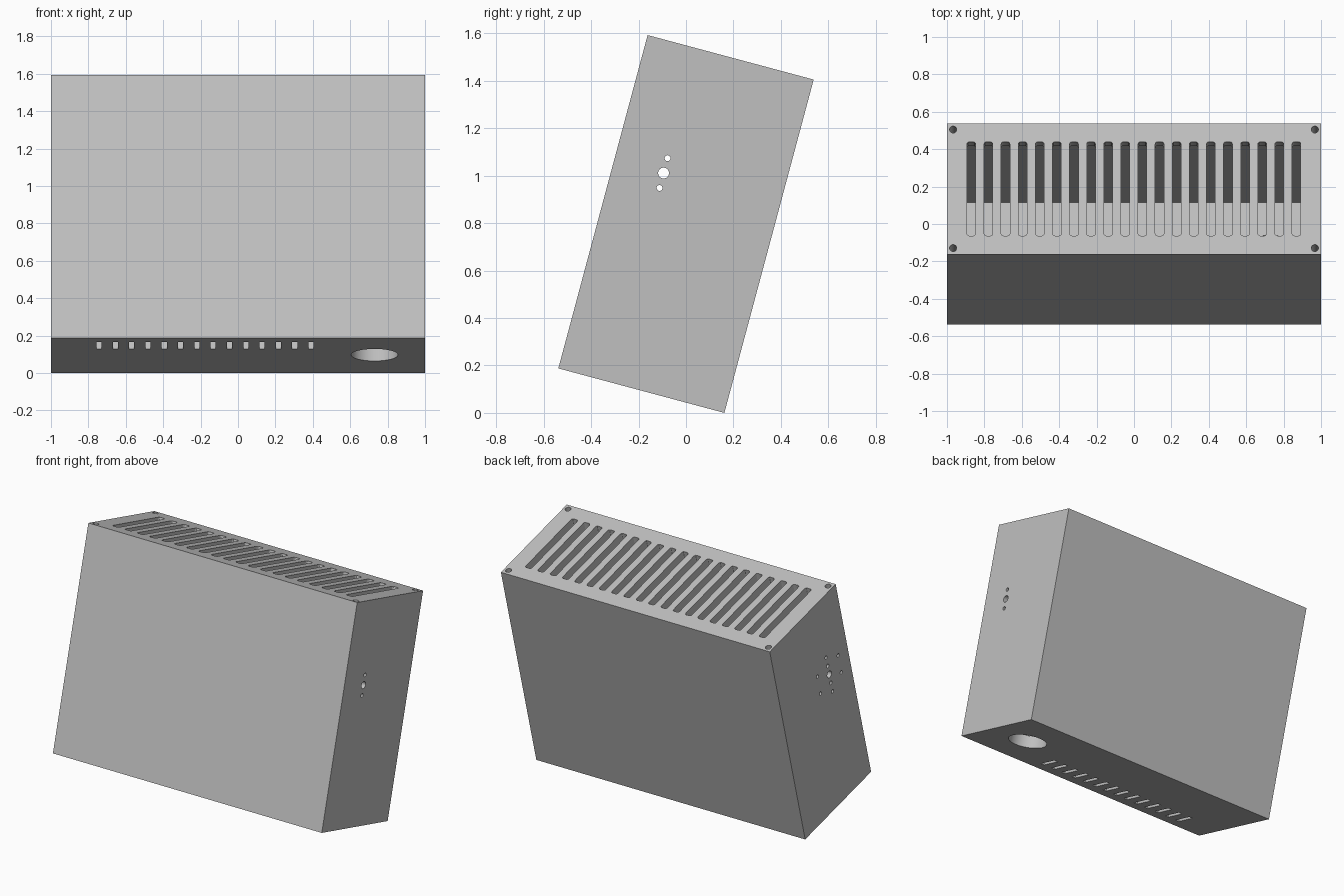
import bpy, bmesh, math
from mathutils import Matrix, Vector

default = bpy.data.objects.get("Cube")
if default:
    bpy.data.objects.remove(default, do_unlink=True)

TILT = math.radians(-15)
DEPTH, HEIGHT = 0.725, 1.455
WALL, PLATE = 0.07, 0.08
TOP = HEIGHT / 2

grey = bpy.data.materials.new("light_grey")
grey.use_nodes = True
grey.diffuse_color = (0.53, 0.53, 0.53, 1)
grey.node_tree.nodes["Principled BSDF"].inputs["Base Color"].default_value = (0.53, 0.53, 0.53, 1)


def add_box(bm, center, size, corner=0):
    """Box, optionally with its upright edges rounded."""
    mat = Matrix.Translation(center) @ Matrix.Diagonal((*size, 1))
    verts = bmesh.ops.create_cube(bm, size=1, matrix=mat)["verts"]
    if corner:
        edges = {e for v in verts for e in v.link_edges
                 if abs((e.verts[0].co - e.verts[1].co).normalized().z) > 0.9}
        bmesh.ops.bevel(bm, geom=list(edges), offset=corner, segments=3,
                        profile=0.5, affect='EDGES')


def add_cylinder(bm, center, radius, length, axis="Z", segments=24):
    turn = Matrix.Rotation(math.pi / 2, 4, 'Y') if axis == "X" else Matrix()
    bmesh.ops.create_cone(bm, cap_ends=True, segments=segments, radius1=radius, radius2=radius,
                          depth=length, matrix=Matrix.Translation(center) @ turn)


def make_object(name, bm):
    mesh = bpy.data.meshes.new(name)
    bm.to_mesh(mesh)
    bm.free()
    obj = bpy.data.objects.new(name, mesh)
    bpy.context.collection.objects.link(obj)
    mesh.materials.append(grey)
    return obj


def cut(target, cutter):
    cutter.hide_render = True
    mod = target.modifiers.new(cutter.name, 'BOOLEAN')
    mod.operation, mod.solver, mod.object = 'DIFFERENCE', 'EXACT', cutter
    bpy.context.view_layer.objects.active = target
    bpy.ops.object.modifier_apply(modifier=mod.name)
    bpy.data.objects.remove(cutter, do_unlink=True)


# Outer shell
bm = bmesh.new()
add_box(bm, (0, 0, 0), (2, DEPTH, HEIGHT))
enclosure = make_object("enclosure", bm)

# Hollow inside
bm = bmesh.new()
add_box(bm, (0, 0, 0), (2 - 2 * WALL, DEPTH - 2 * WALL, HEIGHT - 2 * PLATE))
cut(enclosure, make_object("cavity_cutter", bm))

bm = bmesh.new()
# Long ventilation slots in the top
for i in range(20):
    add_box(bm, (-0.87 + i * 0.0915, 0, TOP), (0.046, 0.52, 0.3), 0.012)

# Screw holes in the top corners
for sx in (-1, 1):
    for sy in (-1, 1):
        add_cylinder(bm, (sx * 0.967, sy * 0.328, TOP), 0.019, 0.6)

# Short slots and round opening in the underside
for i in range(14):
    add_box(bm, (-0.743 + i * 0.0872, -0.203, -TOP), (0.027, 0.143, 0.3))
add_cylinder(bm, (0.73, -0.01, -TOP), 0.125, 0.3, segments=48)

# Side holes: a centre with two small ones, plus a ring of six on the right
hub = Vector((0, -0.147, 0.183))
for side in (-1, 1):
    mid = hub + Vector((side, 0, 0))
    add_cylinder(bm, mid, 0.023, 0.3, "X")
    for dz in (-0.065, 0.065):
        add_cylinder(bm, mid + Vector((0, 0, dz)), 0.0125, 0.3, "X", 16)
for i in range(6):
    a = math.radians(90 + 60 * i)
    offset = Vector((-1, 0.131 * math.cos(a), 0.131 * math.sin(a)))
    add_cylinder(bm, hub + offset, 0.0115, 0.3, "X", 16)
cut(enclosure, make_object("openings_cutter", bm))

# Lean the case back and rest its lower edge on the ground
enclosure.rotation_euler.x = TILT
enclosure.location.z = (HEIGHT * math.cos(TILT) - DEPTH * math.sin(TILT)) / 2

bpy.ops.object.select_all(action='DESELECT')
enclosure.select_set(True)
bpy.context.view_layer.objects.active = enclosure
bpy.ops.object.shade_smooth_by_angle(angle=math.radians(30))
